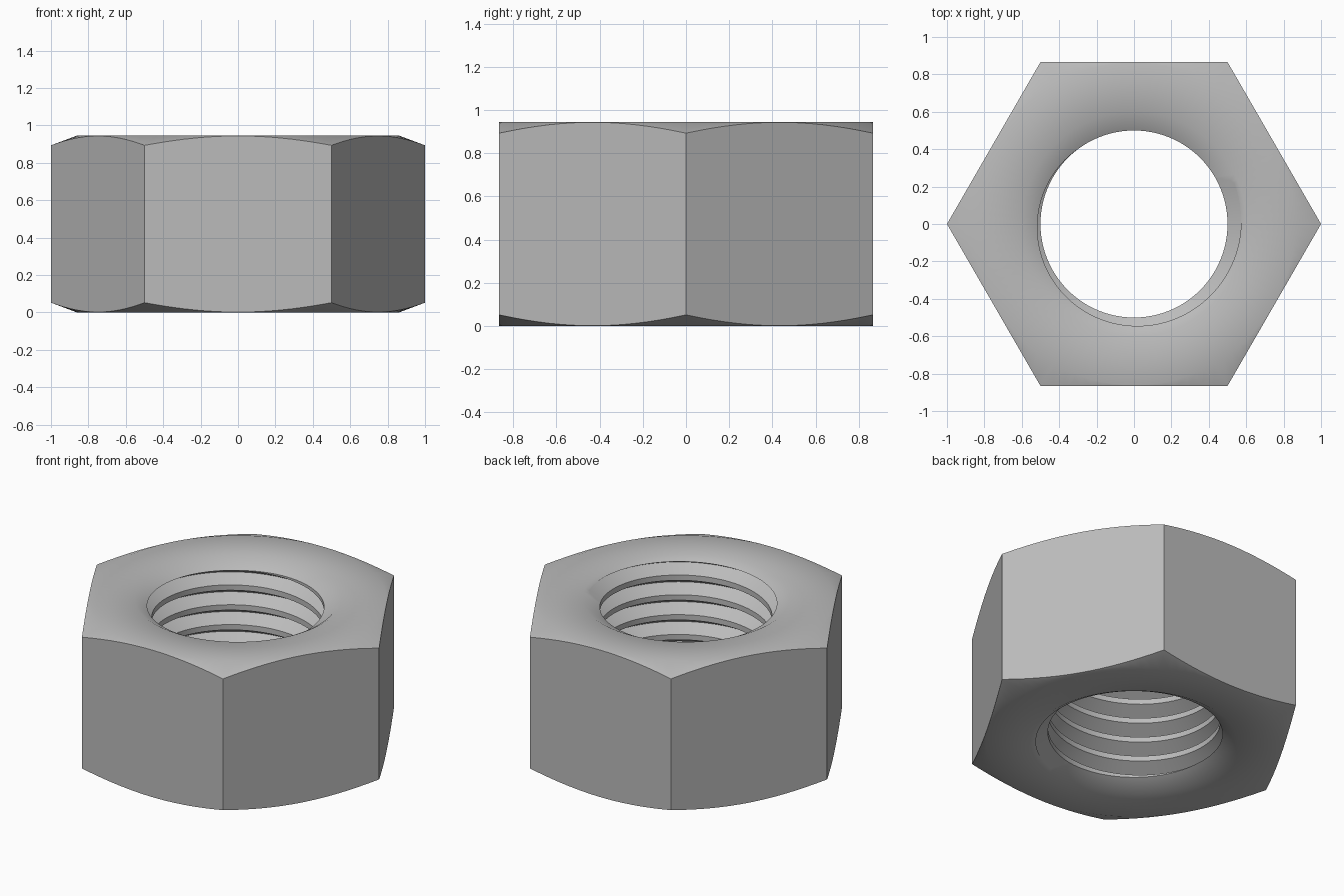
import bpy, bmesh
from math import sin, cos, pi, radians

old = bpy.data.objects.get("Cube")
if old:
    bpy.data.objects.remove(old, do_unlink=True)

HEIGHT = 0.945
HOLE_R, ROOT_R, MOUTH_R = 0.5, 0.58, 0.6
PITCH = 0.127
SEGS = 96

steel = bpy.data.materials.new("light grey steel")
steel.use_nodes = True
steel.diffuse_color = (0.5, 0.5, 0.5, 1)
steel.node_tree.nodes["Principled BSDF"].inputs["Base Color"].default_value = (0.5, 0.5, 0.5, 1)


def add_object(name, bm):
    bmesh.ops.recalc_face_normals(bm, faces=bm.faces)
    mesh = bpy.data.meshes.new(name)
    bm.to_mesh(mesh)
    bm.free()
    mesh.materials.append(steel)
    ob = bpy.data.objects.new(name, mesh)
    bpy.context.collection.objects.link(ob)
    return ob


def sweep(name, sections, closed):
    """Skin a list of equal point rings, either into a loop or with end caps."""
    bm = bmesh.new()
    rings = [[bm.verts.new(p) for p in s] for s in sections]
    n = len(rings[0])
    for i in range(len(rings) if closed else len(rings) - 1):
        a, b = rings[i], rings[(i + 1) % len(rings)]
        for j in range(n):
            k = (j + 1) % n
            bm.faces.new((a[j], a[k], b[k], b[j]))
    if not closed:
        bm.faces.new(rings[0])
        bm.faces.new(rings[-1])
    return add_object(name, bm)


def polar(r, a, z):
    return (r * cos(a), r * sin(a), z)


def combine(target, tool, operation):
    mod = target.modifiers.new(tool.name, 'BOOLEAN')
    mod.operation, mod.solver, mod.object = operation, 'EXACT', tool
    bpy.context.view_layer.objects.active = target
    bpy.ops.object.modifier_apply(modifier=mod.name)
    bpy.data.objects.remove(tool, do_unlink=True)


# Hexagonal body, taller than needed; the turned ring trims it
nut = sweep("hex_nut", [[polar(1, i * pi / 3, z) for i in range(6)]
                        for z in (-0.2, HEIGHT + 0.2)], False)

# Turned ring: chamfered corners, countersunk mouths and the plain bore
lower = [(HOLE_R, 0.055), (MOUTH_R, 0), (0.862, 0), (1.138, 0.104)]
profile = lower + [(r, HEIGHT - z) for r, z in reversed(lower)]
ring = sweep("turned_ring", [[polar(r, 2 * pi * i / SEGS, z) for r, z in profile]
                             for i in range(SEGS)], True)
combine(nut, ring, 'INTERSECT')

# Right-handed V groove, running past both ends of the bore
groove_section = [(0.48, -0.058), (ROOT_R, 0), (0.48, 0.058)]
steps = []
for i in range(-9 * SEGS, SEGS + 1):
    a = 2 * pi * (i + 0.5) / SEGS
    z = 0.926 + PITCH * a / (2 * pi)
    steps.append([polar(r, a, z + dz) for r, dz in groove_section])
groove = sweep("thread_groove", steps, False)
combine(nut, groove, 'DIFFERENCE')

# Smooth the shallow chamfers, keep the corners and thread crisp
bpy.ops.object.select_all(action='DESELECT')
nut.select_set(True)
bpy.context.view_layer.objects.active = nut
bpy.ops.object.shade_smooth_by_angle(angle=radians(32))
